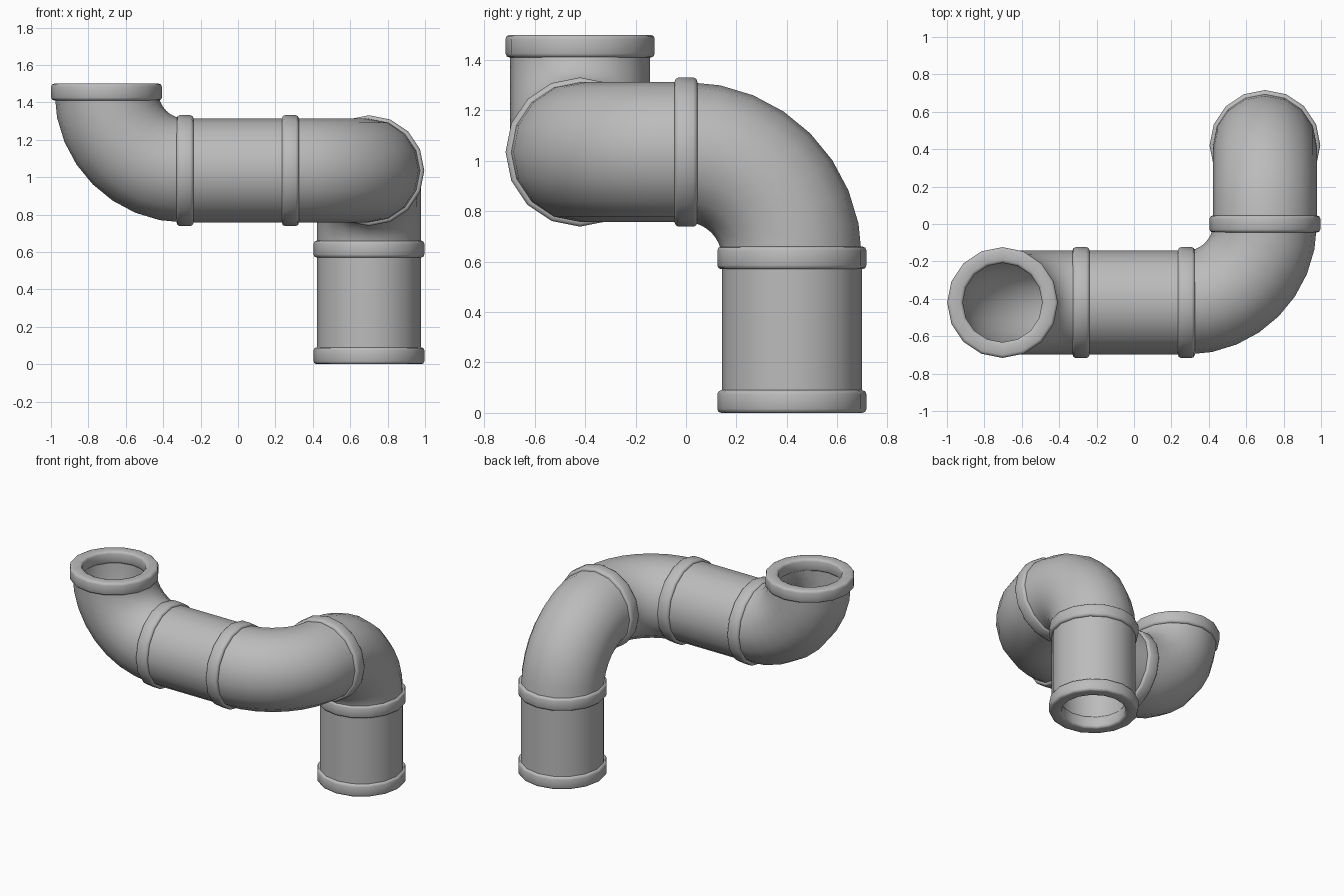
import bpy, bmesh
from math import pi, sin, cos, radians
from mathutils import Vector

SIDES, BEND_STEPS = 16, 8
OUTER, INNER = 0.278, 0.22          # pipe wall radii
COLLAR_OUTER, COLLAR_INNER = 0.296, 0.212
HALF, BEND = 0.045, 0.42            # collar half width, bend radius

cube = bpy.data.objects.get("Cube")
if cube:
    bpy.data.objects.remove(cube, do_unlink=True)

grey = bpy.data.materials.new("pipe_grey")
grey.use_nodes = True
colour = (0.5, 0.5, 0.5, 1)
grey.diffuse_color = colour
grey.node_tree.nodes["Principled BSDF"].inputs["Base Color"].default_value = colour

X, Y, Z = Vector((1, 0, 0)), Vector((0, 1, 0)), Vector((0, 0, 1))


def loop(bm, centre, u, v, radius):
    return [bm.verts.new(centre + radius * (cos(a) * u + sin(a) * v))
            for a in (2 * pi * i / SIDES for i in range(SIDES))]


def skin(bm, loops):
    """Join a closed sequence of circular loops with quads."""
    for a, b in zip(loops, loops[1:] + loops[:1]):
        for i in range(SIDES):
            j = (i + 1) % SIDES
            bm.faces.new((a[i], a[j], b[j], b[i]))


def finish(bm, name, angle):
    bmesh.ops.recalc_face_normals(bm, faces=bm.faces)
    mesh = bpy.data.meshes.new(name)
    bm.to_mesh(mesh)
    bm.free()
    mesh.materials.append(grey)
    obj = bpy.data.objects.new(name, mesh)
    bpy.context.collection.objects.link(obj)
    bpy.ops.object.select_all(action='DESELECT')
    obj.select_set(True)
    bpy.context.view_layer.objects.active = obj
    bpy.ops.object.shade_smooth_by_angle(angle=radians(angle))


def tube(name, stations):
    """Hollow pipe through (centre, u, v) stations."""
    bm = bmesh.new()
    outside = [loop(bm, *s, OUTER) for s in stations]
    inside = [loop(bm, *s, INNER) for s in reversed(stations)]
    skin(bm, outside + inside)
    finish(bm, name, 40)


def straight(name, start, end, u, v):
    tube(name, [(start, u, v), (end, u, v)])


def elbow(name, pivot, a, b):
    """Quarter bend about pivot, from direction a to direction b."""
    stations = []
    for i in range(BEND_STEPS + 1):
        t = pi / 2 * i / BEND_STEPS
        out = cos(t) * a + sin(t) * b
        stations.append((pivot + BEND * out, out, a.cross(b)))
    tube(name, stations)


def collar(name, centre, axis, u):
    """Ring with rounded corners."""
    bm = bmesh.new()
    v = axis.cross(u)
    r = 0.016
    corners = [(COLLAR_OUTER, 1, 0), (COLLAR_OUTER, -1, -90),
               (COLLAR_INNER, -1, -180), (COLLAR_INNER, 1, -270)]
    loops = []
    for radius, side, first in corners:
        mid = radius - r if radius == COLLAR_OUTER else radius + r
        for k in (90, 45, 0):
            t = radians(first + k)
            loops.append(loop(bm, centre + axis * (side * (HALF - r) + r * sin(t)),
                              u, v, mid + r * cos(t)))
    skin(bm, loops)
    finish(bm, name, 50)


# Joints along the run of pipe
top = Vector((-0.703, -0.42, 1.455))
joint_a = Vector((-0.283, -0.42, 1.035))
joint_b = Vector((0.28, -0.42, 1.035))
joint_c = Vector((0.70, 0, 1.035))
joint_d = Vector((0.70, 0.42, 0.615))
bottom = Vector((0.70, 0.42, HALF))

# Pipe sections
elbow("upper_elbow", joint_a + BEND * Z, -X, -Z)
straight("middle_pipe", joint_a, joint_b, Y, Z)
elbow("side_elbow", joint_b + BEND * Y, -Y, X)
elbow("lower_elbow", joint_c - BEND * Z, Z, Y)
straight("lower_pipe", joint_d, bottom, X, Y)

# Collars over every joint and open end
for name, centre, axis, u in (("top_collar", top, Z, X),
                              ("upper_elbow_collar", joint_a, X, Y),
                              ("side_elbow_collar", joint_b, X, Y),
                              ("corner_collar", joint_c, Y, X),
                              ("lower_elbow_collar", joint_d, Z, X),
                              ("bottom_collar", bottom, Z, X)):
    collar(name, centre, axis, u)
